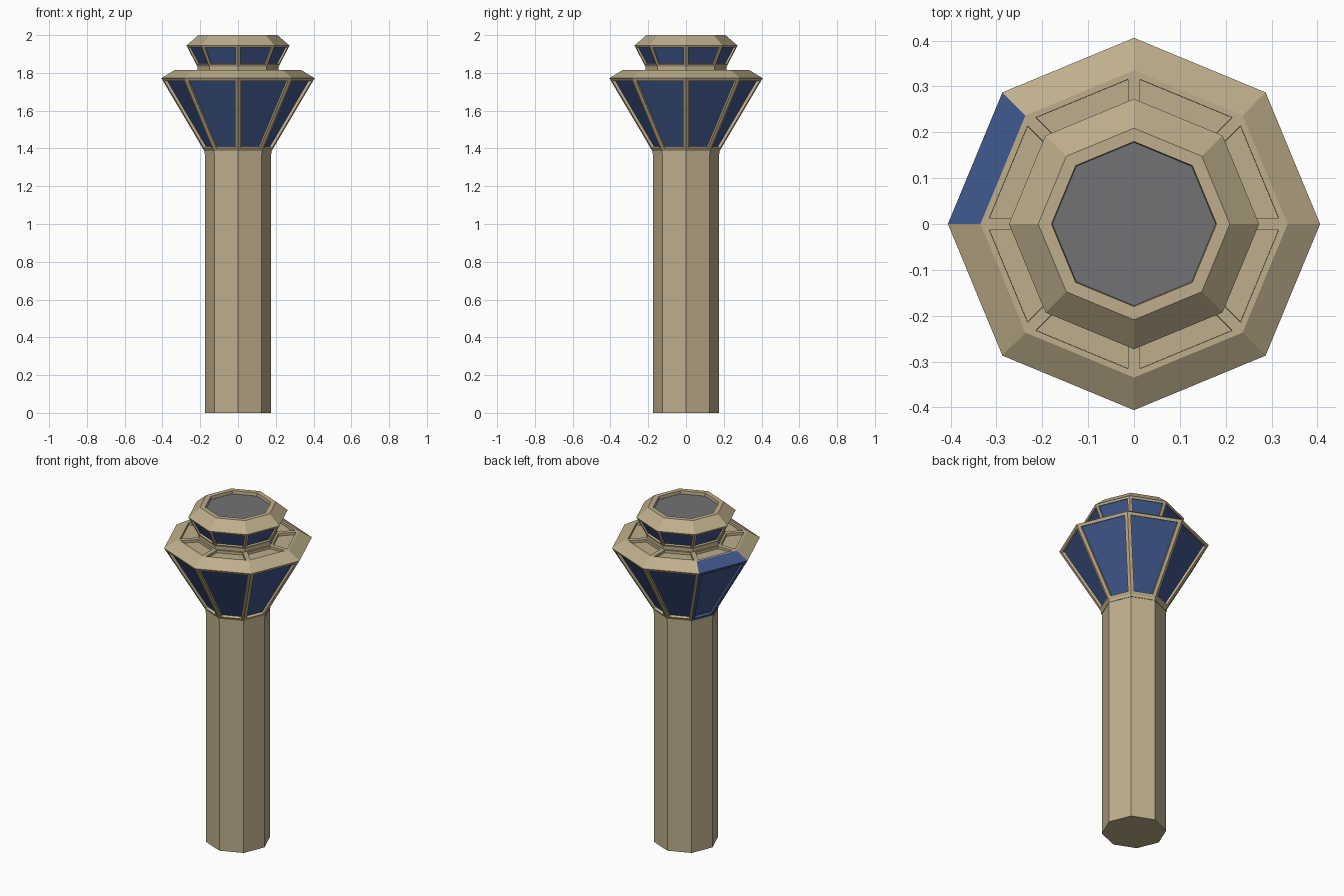
import bpy, bmesh, math

if "Cube" in bpy.data.objects:
    bpy.data.objects.remove(bpy.data.objects["Cube"])


def mat(name, rgb):
    m = bpy.data.materials.new(name)
    lin = [((c / 255 + 0.055) / 1.055) ** 2.4 for c in rgb]
    m.diffuse_color = (*lin, 1)
    m.use_nodes = True
    m.node_tree.nodes["Principled BSDF"].inputs["Base Color"].default_value = m.diffuse_color
    return m


MATS = [mat("tan_concrete", (190, 174, 139)),
        mat("blue_glass", (62, 86, 138)),
        mat("grey_roof", (114, 114, 117))]
TAN, BLUE, GREY = 0, 1, 2


def octagon_part(name, profile, panels=(), blue_bands=(), top=TAN):
    """Eight-sided stack of (radius, z) rings.
    panels: (band, frame width, depth, material) recessed panels per side.
    blue_bands: bands whose back-left side is blue."""
    bm = bmesh.new()
    rings = [[bm.verts.new((r * math.cos(k * math.pi / 4),
                            r * math.sin(k * math.pi / 4), z)) for k in range(8)]
             for r, z in profile]
    bands = []
    for a, b in zip(rings, rings[1:]):
        bands.append([bm.faces.new((a[k], a[(k + 1) % 8], b[(k + 1) % 8], b[k]))
                      for k in range(8)])
    bm.faces.new(rings[0][::-1])
    bm.faces.new(rings[-1]).material_index = top
    bm.normal_update()
    for i in blue_bands:
        bands[i][3].material_index = BLUE      # side between 135 and 180 degrees
    for i, width, depth, m in panels:
        bmesh.ops.inset_individual(bm, faces=bands[i], thickness=width,
                                   use_even_offset=True)
        bm.normal_update()
        bmesh.ops.inset_individual(bm, faces=bands[i], thickness=0.0004,
                                   depth=-depth, use_even_offset=True)
        for f in bands[i]:
            f.material_index = m
    me = bpy.data.meshes.new(name)
    bm.to_mesh(me)
    bm.free()
    for m in MATS:
        me.materials.append(m)
    ob = bpy.data.objects.new(name, me)
    bpy.context.collection.objects.link(ob)
    return ob


# Tall shaft
octagon_part("tower_shaft", [(0.175, 0), (0.175, 1.372)])

# Main flared cab: collar, windows, sloped rim, flat deck with recessed panels
octagon_part("main_cab",
             [(0.178, 1.37), (0.178, 1.386), (0.406, 1.772),
              (0.335, 1.815), (0.212, 1.815)],
             panels=[(1, 0.018, 0.015, BLUE), (3, 0.013, 0.015, TAN)],
             blue_bands=(1, 2))

# Upper cab: base, windows, sloped rim, recessed grey roof
octagon_part("upper_cab",
             [(0.215, 1.80), (0.215, 1.833), (0.273, 1.945), (0.209, 2.0),
              (0.180, 2.0), (0.178, 1.982)],
             panels=[(1, 0.013, 0.010, BLUE)], top=GREY)
